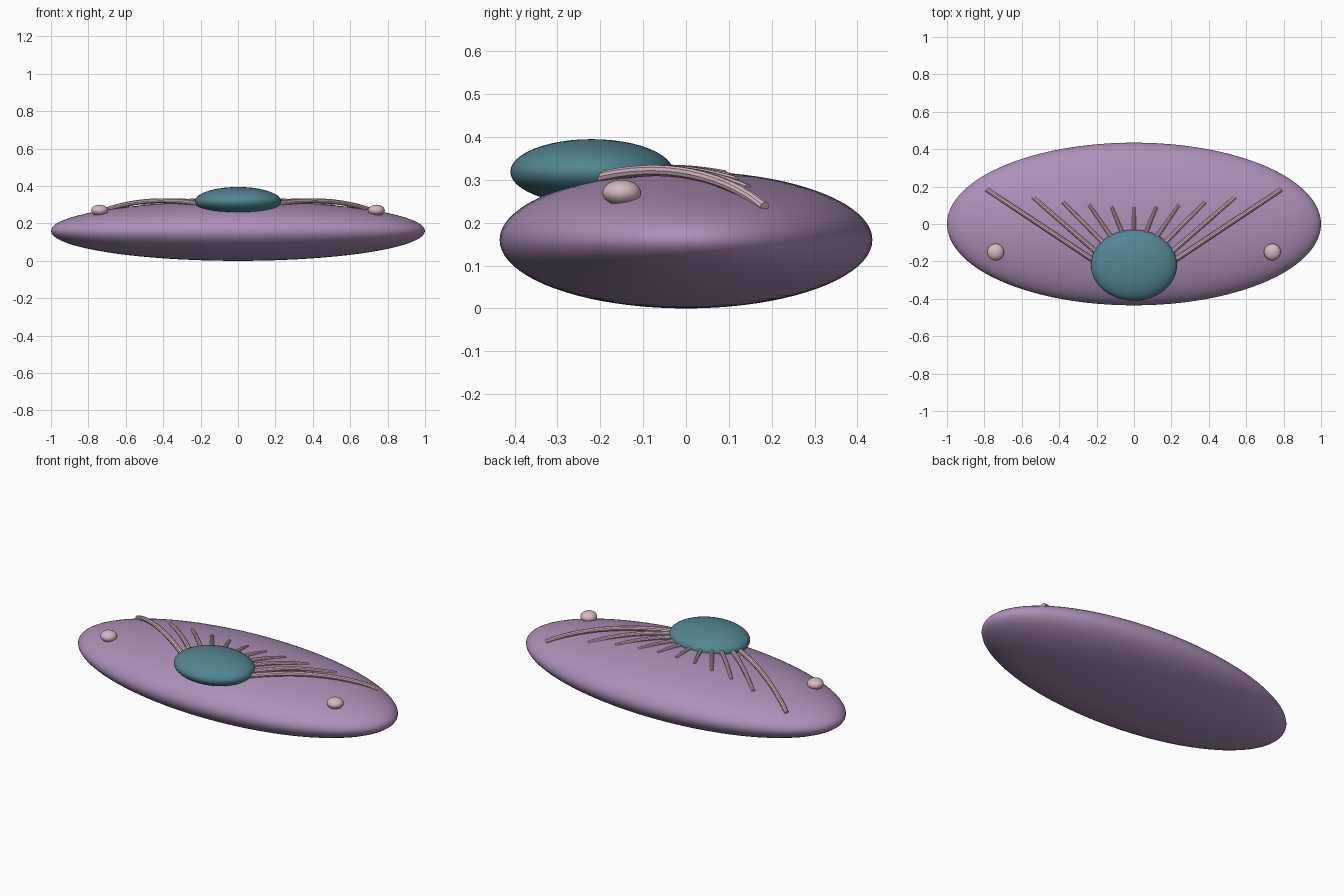
import bpy, math
from mathutils import Vector

if "Cube" in bpy.data.objects:
    bpy.data.objects.remove(bpy.data.objects["Cube"])


def material(name, rgb):
    m = bpy.data.materials.new(name)
    m.diffuse_color = (*rgb, 1)
    m.use_nodes = True
    m.node_tree.nodes["Principled BSDF"].inputs["Base Color"].default_value = m.diffuse_color
    return m


purple = material("dusty purple", (0.42, 0.28, 0.48))
teal = material("muted teal", (0.085, 0.24, 0.285))
pink = material("pale pink", (0.68, 0.48, 0.54))

BODY = Vector((1.0, 0.435, 0.16))      # half sizes of the flat body


def ellipsoid(name, centre, radii, mat, segs=48, rings=24):
    bpy.ops.mesh.primitive_uv_sphere_add(segments=segs, ring_count=rings, radius=1)
    ob = bpy.context.object
    ob.name = name
    for v in ob.data.vertices:
        v.co = Vector(centre) + Vector(a * b for a, b in zip(v.co, radii))
    ob.data.materials.append(mat)
    bpy.ops.object.shade_smooth()
    return ob


def surface_z(x, y):
    """Height of the upper body surface."""
    return BODY.z * (1 + math.sqrt(max(0, 1 - (x / BODY.x) ** 2 - (y / BODY.y) ** 2)))


def rib(name, root, tip, radius, lift, root_off, tip_off, taper):
    """Thin tube arching over the body surface from root to tip."""
    cu = bpy.data.curves.new(name, "CURVE")
    cu.dimensions = "3D"
    cu.bevel_depth = radius
    cu.bevel_resolution = 3
    cu.use_fill_caps = True
    n = 14
    sp = cu.splines.new("POLY")
    sp.points.add(n)
    for i, p in enumerate(sp.points):
        t = i / n
        x = root[0] + (tip[0] - root[0]) * t
        y = root[1] + (tip[1] - root[1]) * t
        z = surface_z(x, y) + root_off + (tip_off - root_off) * t
        p.co = (x, y, z + lift * math.sin(math.pi * t), 1)
        p.radius = 1 - taper * t
    ob = bpy.data.objects.new(name, cu)
    bpy.context.collection.objects.link(ob)
    cu.materials.append(pink)
    # Turn the tube into a mesh
    bpy.ops.object.select_all(action="DESELECT")
    ob.select_set(True)
    bpy.context.view_layer.objects.active = ob
    bpy.ops.object.convert(target="MESH")
    bpy.ops.object.shade_smooth_by_angle()


# Flat body and raised dome
ellipsoid("body", (0, 0, BODY.z), BODY, purple, 96, 40)
ellipsoid("dome", (0, -0.22, 0.319), (0.23, 0.19, 0.076), teal)

# Side knobs
for side, s in (("left", -1), ("right", 1)):
    ellipsoid(side + "_knob", (s * 0.74, -0.15, 0.27), (0.045, 0.045, 0.03), pink, 32, 16)

# Ribs fanning out behind the dome: root, tip, radius, lift, root/tip offset, taper
ribs = [
    ((0.20, -0.205), (0.785, 0.183), 0.0140, 0.013, 0.007, 0.004, 0.1),
    ((0.19, -0.160), (0.540, 0.143), 0.0135, 0.008, 0.006, -0.004, 0.2),
    ((0.14, -0.125), (0.380, 0.117), 0.0130, 0.005, 0.006, -0.003, 0.25),
    ((0.10, -0.100), (0.240, 0.102), 0.0125, 0.003, 0.006, -0.003, 0.3),
    ((0.05, -0.080), (0.120, 0.092), 0.0120, 0.002, 0.006, -0.002, 0.3),
]
for i, (root, tip, *rest) in enumerate(ribs, 1):
    for side, s in (("left", -1), ("right", 1)):
        rib(f"{side}_rib_{i}", (s * root[0], root[1]), (s * tip[0], tip[1]), *rest)
rib("centre_rib", (0, -0.08), (0, 0.09), 0.012, 0.002, 0.006, -0.002, 0.3)
